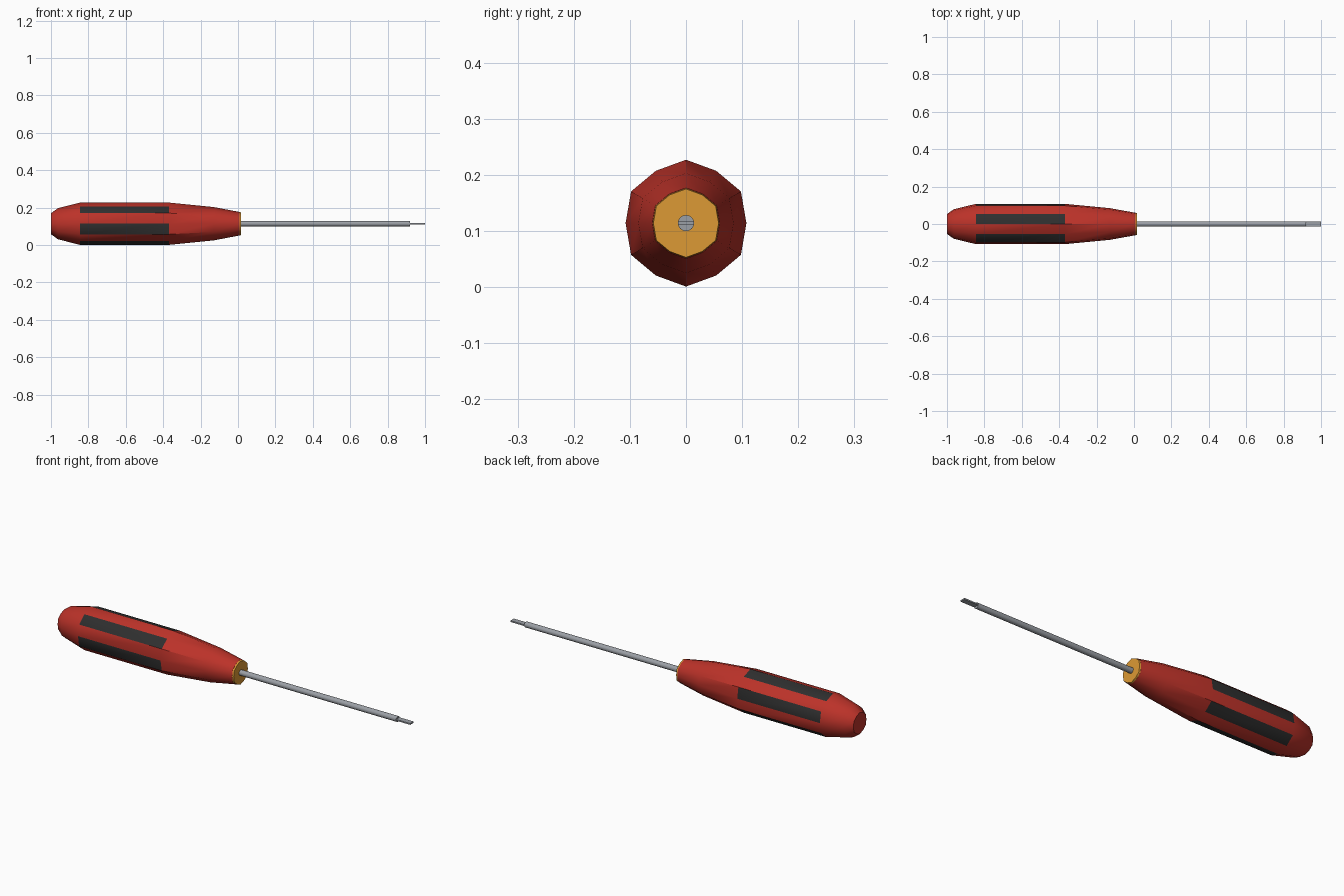
import bpy, bmesh, math

if "Cube" in bpy.data.objects:
    bpy.data.objects.remove(bpy.data.objects["Cube"])

ZC = 0.114  # height of the tool axis


def material(name, rgb):
    m = bpy.data.materials.new(name)
    m.diffuse_color = (*rgb, 1)
    m.use_nodes = True
    m.node_tree.nodes["Principled BSDF"].inputs["Base Color"].default_value = m.diffuse_color
    return m


red = material("red_plastic", (0.50, 0.032, 0.022))
rubber = material("black_rubber", (0.028, 0.028, 0.028))
yellow = material("yellow_plastic", (0.72, 0.32, 0.035))
steel = material("steel", (0.33, 0.35, 0.38))


def lathe(name, profile, sides, mats, flute=1.0, rule=None, angle=30):
    """Capped rings along x; every second corner is scaled by flute."""
    bm = bmesh.new()
    rings = []
    for x, r in profile:
        ring = []
        for i in range(sides):
            a = 2 * math.pi * i / sides
            k = r * (flute if i % 2 else 1)
            ring.append(bm.verts.new((x, k * math.sin(a), ZC + k * math.cos(a))))
        rings.append(ring)
    for s in range(len(rings) - 1):
        for i in range(sides):
            j = (i + 1) % sides
            f = bm.faces.new((rings[s][i], rings[s][j], rings[s + 1][j], rings[s + 1][i]))
            if rule:
                f.material_index = rule(s, i)
    bm.faces.new(rings[0])
    bm.faces.new(rings[-1])
    bmesh.ops.recalc_face_normals(bm, faces=bm.faces[:])
    me = bpy.data.meshes.new(name)
    bm.to_mesh(me)
    bm.free()
    for m in mats:
        me.materials.append(m)
    ob = bpy.data.objects.new(name, me)
    bpy.context.collection.objects.link(ob)
    bpy.context.view_layer.objects.active = ob
    ob.select_set(True)
    bpy.ops.object.shade_smooth_by_angle(angle=math.radians(angle))
    ob.select_set(False)
    return ob


# Fluted handle, with rubber on every second side of the straight section
handle = [(-1.0, 0.056), (-0.963, 0.083), (-0.845, 0.113), (-0.37, 0.113),
          (-0.13, 0.089), (0.008, 0.063)]
lathe("handle", handle, 12, [red, rubber], 0.953,
      lambda s, i: 1 if s == 2 and i % 2 == 0 else 0, 40)

# Yellow collar at the front of the handle
lathe("collar", [(0.002, 0.0635), (0.016, 0.061)], 12, [yellow], 0.953, angle=40)

# Round steel shaft
lathe("shaft", [(0.0, 0.0145), (0.92, 0.0145)], 16, [steel])

# Flat blade tip
bpy.ops.mesh.primitive_cube_add(size=1, location=(0.955, 0, ZC))
blade = bpy.context.object
blade.name = "blade_tip"
blade.scale = (0.09, 0.028, 0.007)
bpy.ops.object.transform_apply(location=False, rotation=False, scale=True)
blade.data.materials.append(steel)
